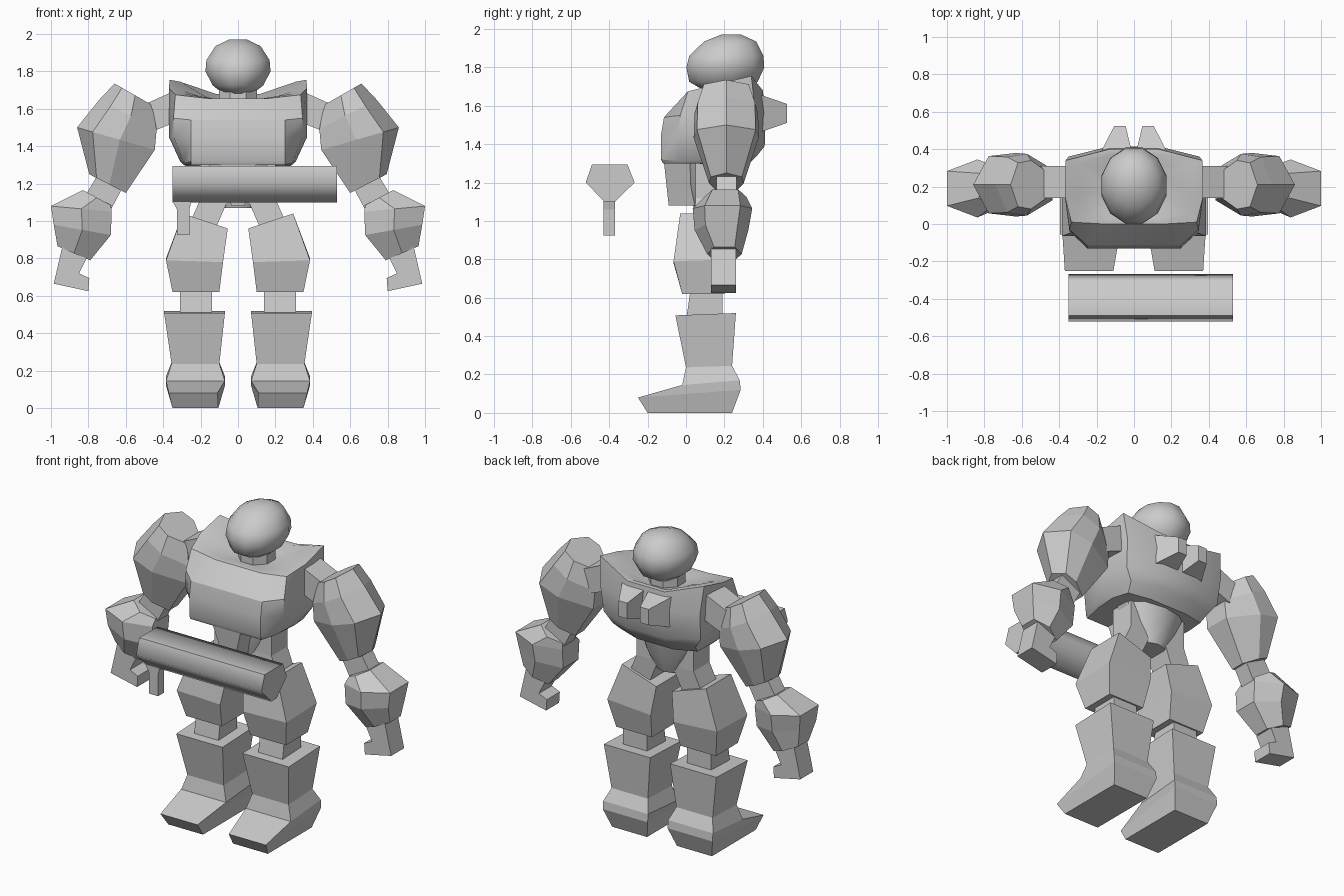
import bpy, bmesh, math

grey = bpy.data.materials.new("plain grey")
grey.diffuse_color = (0.6, 0.6, 0.6, 1)


def loft(name, rings, mirror=False, smooth=None):
    """Skin a stack of equal-length rings and cap both ends."""
    bm = bmesh.new()
    vs = [[bm.verts.new(p) for p in r] for r in rings]
    n = len(rings[0])
    for a, b in zip(vs, vs[1:]):
        for i in range(n):
            j = (i + 1) % n
            bm.faces.new((a[i], a[j], b[j], b[i]))
    bm.faces.new(vs[0])
    bm.faces.new(vs[-1])
    bmesh.ops.recalc_face_normals(bm, faces=bm.faces)
    me = bpy.data.meshes.new(name)
    bm.to_mesh(me)
    bm.free()
    me.materials.append(grey)
    ob = bpy.data.objects.new(name, me)
    bpy.context.collection.objects.link(ob)
    if smooth:
        bpy.context.view_layer.objects.active = ob
        ob.select_set(True)
        bpy.ops.object.shade_smooth_by_angle(angle=math.radians(smooth))
        ob.select_set(False)
    if mirror:
        ob.modifiers.new("mirror", 'MIRROR').use_mirror_merge = False
    return ob


def rect(x0, x1, y0, y1, z, zb=None):
    """Rectangular ring; zb is the height of the rear edge."""
    zb = z if zb is None else zb
    return [(x0, y0, z), (x1, y0, z), (x1, y1, zb), (x0, y1, zb)]


def oval(hx, y0, y1, z, n=10):
    c, r = (y0 + y1) / 2, (y1 - y0) / 2
    return [(hx * math.cos(2 * math.pi * (i + .5) / n),
             c + r * math.sin(2 * math.pi * (i + .5) / n), z) for i in range(n)]


def sym(half):
    """Complete a half ring across x = 0."""
    return half + [(-x, y, z) for x, y, z in reversed(half)]


def limb(inner, outer, yc, hy, prof):
    """Ring across a limb from its inner to its outer (x, z) point."""
    pts = prof + [(t, -v) for t, v in reversed(prof) if v]
    return [(inner[0] + t * (outer[0] - inner[0]), yc + v * hy,
             inner[1] + t * (outer[1] - inner[1])) for t, v in pts]


# Head and neck
loft("head", [oval(.08, .09, .30, 1.68, 12), oval(.14, .01, .38, 1.725, 12),
              oval(.18, -.005, .415, 1.80, 12), oval(.175, .01, .41, 1.86, 12),
              oval(.125, .09, .37, 1.935, 12), oval(.05, .18, .29, 1.97, 12)], smooth=80)
loft("neck", [oval(.11, .08, .30, z, 8) for z in (1.58, 1.70)])

# Chest, from underside up to the collar and down into the neck opening
loft("chest", [
    sym([(.25, -.12, 1.30), (.28, .02, 1.30), (.29, .15, 1.30), (.27, .27, 1.29), (.13, .31, 1.28)]),
    sym([(.25, -.13, 1.32), (.29, -.03, 1.31), (.31, .15, 1.32), (.29, .32, 1.34), (.13, .37, 1.34)]),
    sym([(.25, -.13, 1.45), (.345, -.04, 1.45), (.37, .15, 1.45), (.34, .34, 1.41), (.13, .41, 1.39)]),
    sym([(.25, -.115, 1.54), (.345, -.03, 1.55), (.37, .15, 1.60), (.35, .36, 1.58), (.13, .415, 1.56)]),
    sym([(.16, 0, 1.655), (.335, .01, 1.675), (.37, .15, 1.71), (.365, .34, 1.755), (.13, .40, 1.68)]),
    sym([(.13, .03, 1.655), (.29, .06, 1.68), (.31, .15, 1.70), (.31, .32, 1.745), (.12, .37, 1.68)]),
    sym([(.08, .09, 1.64), (.12, .12, 1.64), (.13, .18, 1.64), (.12, .27, 1.64), (.08, .30, 1.64)]),
], smooth=32)

# Back thrusters
loft("back_nozzle", [[(a, .38, 1.46), (b, .38, 1.46), (b, .38, 1.66), (a, .38, 1.66)]
                     for a, b in ((.01, .18),)] +
     [[(.045, .525, 1.51), (.105, .525, 1.51), (.105, .525, 1.61), (.045, .525, 1.61)]], mirror=True)

# Waist, belly plate and hip columns
loft("waist", [oval(.10, .04, .22, 1.07), oval(.17, .01, .26, 1.18), oval(.23, 0, .29, 1.32)], smooth=40)
loft("belly_plate", [rect(-.035, .035, -.09, .05, 1.08), rect(-.06, .06, -.10, .05, 1.17),
                     rect(-.10, .10, -.115, .05, 1.31)])
loft("hip_column", [rect(.12, .27, .04, .20, .96), rect(.05, .20, .05, .21, 1.12),
                    rect(.05, .20, .05, .21, 1.31)], mirror=True)

# Legs
loft("thigh", [
    [(.10, -.02, .62), (.35, -.02, .62), (.35, .20, .62), (.10, .20, .62)],
    [(.08, -.065, .78), (.385, -.065, .79), (.385, .24, .80), (.08, .24, .78)],
    [(.055, -.03, .96), (.295, -.03, 1.04), (.295, .22, 1.04), (.055, .22, .96)]], mirror=True)
loft("knee", [rect(.14, .31, 0, .19, .48), rect(.14, .31, .025, .19, .65)], mirror=True)
loft("shin", [rect(.10, .355, 0, .24, .235, .245), rect(.07, .395, -.055, .26, .508, .52)], mirror=True)
loft("foot", [
    rect(.105, .35, -.20, .24, 0),
    [(.11, -.25, .08), (.37, -.25, .08), (.385, .285, .12), (.07, .285, .12)],
    rect(.07, .385, -.02, .28, .145, .17),
    rect(.10, .355, 0, .24, .238, .245)], mirror=True)

# Arms
loft("shoulder_joint", [[(.33, y, z) for y, z in ((.14, 1.53), (.31, 1.53), (.31, 1.70), (.14, 1.70))],
                        [(.53, y, z) for y, z in ((.14, 1.45), (.31, 1.45), (.31, 1.61), (.14, 1.61))]],
     mirror=True)
bulge = [(0, -.5), (.45, -1), (.8, -.9), (1, 0)]
loft("upper_arm", [limb((.46, 1.62), (.66, 1.735), .21, .13, bulge),
                   limb((.435, 1.49), (.74, 1.65), .21, .165, bulge),
                   limb((.445, 1.38), (.86, 1.50), .21, .17, bulge),
                   limb((.60, 1.15), (.795, 1.25), .21, .09, bulge)], mirror=True)
square = [(0, -1), (1, -1)]
loft("elbow", [limb((.60, 1.21), (.73, 1.28), .21, .052, square),
               limb((.68, 1.06), (.82, 1.13), .21, .052, square)], mirror=True)
hexa = [(0, -.55), (.5, -1), (1, -.6)]
loft("forearm", [limb((.68, 1.085), (.83, 1.165), .205, .11, hexa),
                 limb((.675, 1.05), (1.0, 1.08), .19, .155, hexa),
                 limb((.68, .925), (.985, .98), .185, .14, hexa),
                 limb((.79, .79), (.965, .865), .20, .09, hexa)], mirror=True)
hand = [(.94, .86), (.81, .80), (.85, .72), (.795, .695), (.80, .625), (.985, .665)]
loft("hand", [[(x, y, z) for x, z in hand] for y in (.13, .26)], mirror=True)

# Weapon floating in front
barrel = [(-.49, 1.295), (-.305, 1.295), (-.268, 1.20), (-.37, 1.10), (-.425, 1.10), (-.522, 1.20)]
loft("gun_barrel", [[(x, y, z) for y, z in barrel] for x in (-.35, .53)], smooth=70)
loft("gun_grip", [rect(-.325, -.26, -.43, -.37, .925), rect(-.325, -.26, -.43, -.37, 1.06),
                  rect(-.35, -.25, -.43, -.37, 1.105)])
